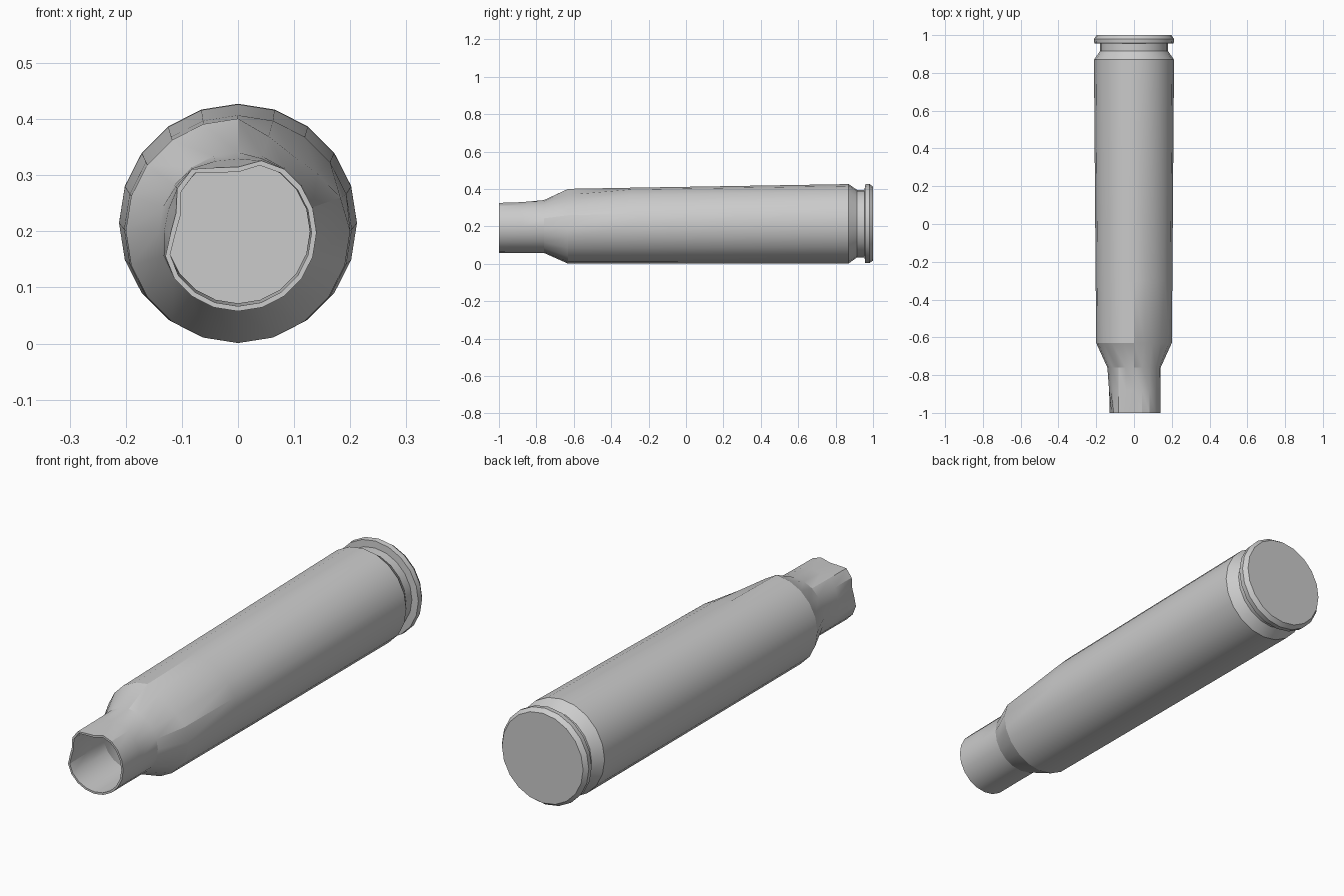
import bpy, bmesh, math

if "Cube" in bpy.data.objects:
    bpy.data.objects.remove(bpy.data.objects["Cube"])

SIDES = 20


def axis_z(y):
    # the case lies on its side, so its tapered body tilts the axis slightly
    return 0.2065 + 0.009 * y


# crumpled mouth: angle in degrees -> radius loss at the lip
lip_dents = {72: 0.005, 90: 0.023, 108: 0.018, 126: 0.0, 144: 0.006,
             162: 0.024, 180: 0.02, 198: 0.004}
# shallow dent on the shoulder
shoulder_dents = {18: 0.008, 36: 0.026, 54: 0.034, 72: 0.023}

# rings: y, radius, lip dent amount, shoulder dent amount
rings = [
    # inside, from floor to mouth
    (0.83, 0.17, 0, 0), (-0.30, 0.185, 0, 0), (-0.62, 0.184, 0, 0.9),
    (-0.76, 0.128, 0, 0), (-0.88, 0.130, 0.4, 0), (-1.0, 0.131, 1, 0),
    # outside, from mouth to base
    (-1.0, 0.140, 1, 0), (-0.88, 0.140, 0.4, 0), (-0.76, 0.141, 0, 0),
    (-0.63, 0.200, 0, 1), (-0.30, 0.203, 0, 0), (0.87, 0.212, 0, 0),
    # extractor groove and rim
    (0.915, 0.180, 0, 0), (0.955, 0.180, 0, 0), (0.957, 0.210, 0, 0),
    (0.98, 0.212, 0, 0), (1.0, 0.198, 0, 0),
]

bm = bmesh.new()
loops = []
for y, r, lip, shoulder in rings:
    loop = []
    for i in range(SIDES):
        deg = i * 360 // SIDES
        a = math.radians(deg)
        rr = r - lip * lip_dents.get(deg, 0) - shoulder * shoulder_dents.get(deg, 0)
        loop.append(bm.verts.new((rr * math.cos(a), y, axis_z(y) + rr * math.sin(a))))
    loops.append(loop)

# skin between rings, then close the inner floor and the base
for a, b in zip(loops, loops[1:]):
    for i in range(SIDES):
        j = (i + 1) % SIDES
        bm.faces.new((a[i], a[j], b[j], b[i]))
bm.faces.new(loops[0])
bm.faces.new(loops[-1])
bmesh.ops.recalc_face_normals(bm, faces=bm.faces)

mesh = bpy.data.meshes.new("spent_casing")
bm.to_mesh(mesh)
bm.free()
casing = bpy.data.objects.new("spent_casing", mesh)
bpy.context.collection.objects.link(casing)
bpy.context.view_layer.objects.active = casing
casing.select_set(True)
bpy.ops.object.shade_smooth_by_angle(angle=math.radians(22))
